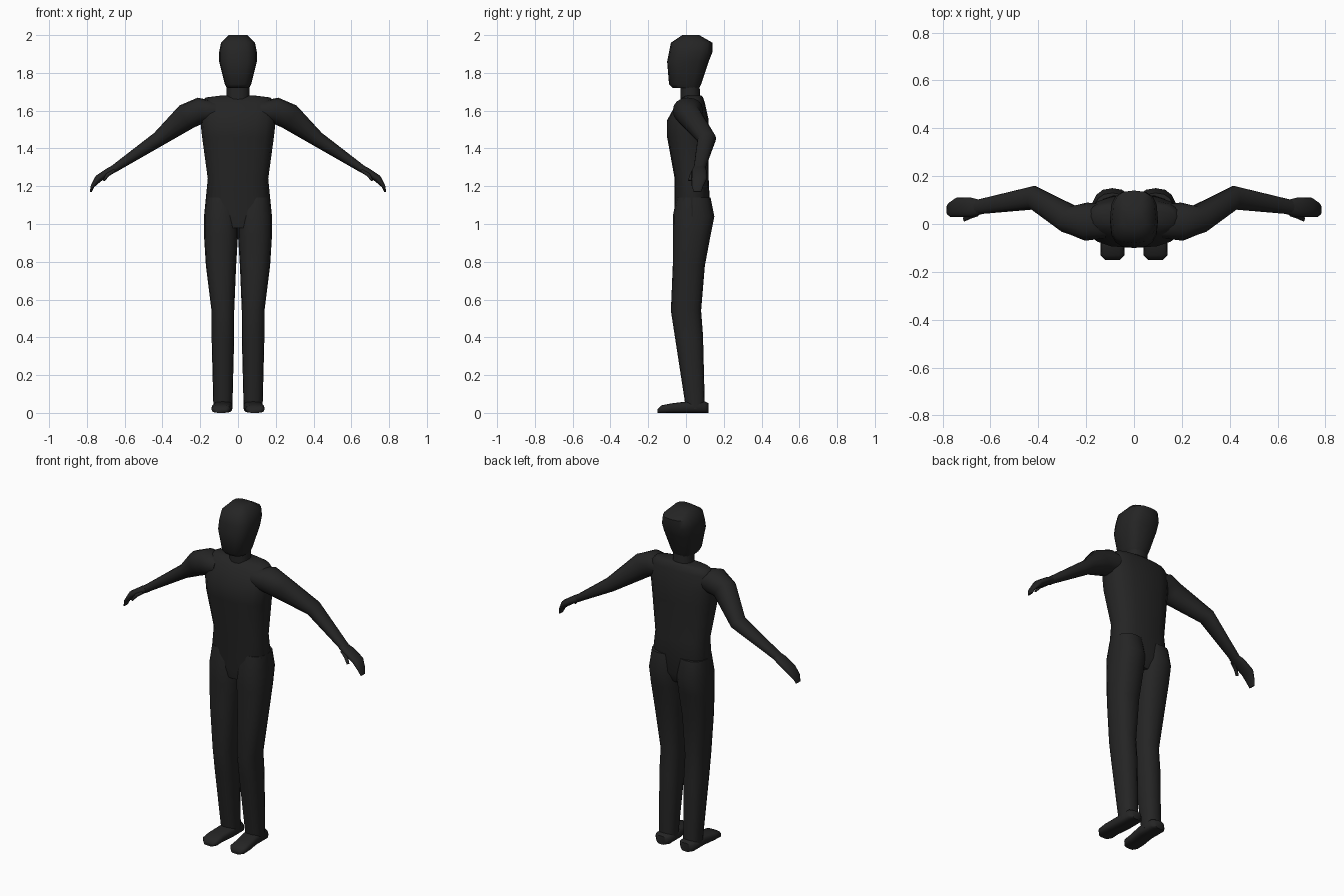
import bpy, bmesh
from math import cos, sin, pi, radians, copysign
from mathutils import Vector

cube = bpy.data.objects.get("Cube")
if cube:
    bpy.data.objects.remove(cube, do_unlink=True)

black = bpy.data.materials.new("matte black")
black.use_nodes = True
black.diffuse_color = (.018, .018, .018, 1)
black.node_tree.nodes["Principled BSDF"].inputs["Base Color"].default_value = black.diffuse_color

SIDES = 16
ANGLES = [2 * pi * i / SIDES for i in range(SIDES)]


def squared(value, squareness):
    return copysign(abs(value) ** (2 / squareness), value)


def level(z, half, front, back, middle=0):
    """Level cross-section: centre and two half axes."""
    centre = Vector((middle, (front + back) / 2, z))
    return centre, Vector((half, 0, 0)), Vector((0, (back - front) / 2, 0))


def standing(y, middle, half, height):
    """Upright cross-section resting on the ground."""
    return Vector((middle, y, height / 2)), Vector((half, 0, 0)), Vector((0, 0, height / 2))


def along(*stations):
    """Cross-sections square to a path of (point, half width, half thickness)."""
    points = [Vector(point) for point, width, thickness in stations]
    rings = []
    for i, (point, width, thickness) in enumerate(stations):
        ahead = points[min(i + 1, len(points) - 1)]
        behind = points[max(i - 1, 0)]
        tangent = (ahead - behind).normalized()
        up = Vector((-tangent.z, 0, tangent.x)).normalized()
        rings.append((points[i], up.cross(tangent) * width, up * thickness))
    return rings


def loft(name, rings, squareness=2.2, mirror=False):
    """Skin a row of cross-sections and close both ends."""
    bm = bmesh.new()
    loops = []
    for centre, a, b in rings:
        loops.append([bm.verts.new(centre + a * squared(cos(t), squareness)
                                   + b * squared(sin(t), squareness)) for t in ANGLES])
    for low, high in zip(loops, loops[1:]):
        for i in range(SIDES):
            bm.faces.new((low[i - 1], low[i], high[i], high[i - 1]))
    bm.faces.new(loops[0])
    bm.faces.new(loops[-1])
    bmesh.ops.recalc_face_normals(bm, faces=bm.faces)
    for face in bm.faces:
        face.smooth = True
    mesh = bpy.data.meshes.new(name)
    bm.to_mesh(mesh)
    bm.free()
    mesh.set_sharp_from_angle(angle=radians(50))
    mesh.materials.append(black)
    part = bpy.data.objects.new(name, mesh)
    bpy.context.collection.objects.link(part)
    if mirror:
        part.modifiers.new("Mirror", 'MIRROR')


# Head, chin to crown
loft("head", [
    level(z=1.72, half=.06, front=-.07, back=.07),
    level(z=1.74, half=.07, front=-.09, back=.08),
    level(z=1.86, half=.1, front=-.1, back=.12),
    level(z=1.91, half=.1, front=-.09, back=.14),
    level(z=1.96, half=.09, front=-.08, back=.14),
    level(z=2, half=.05, front=-.02, back=.07),
], squareness=2.8)

loft("neck", [
    level(z=1.6, half=.06, front=-.03, back=.08),
    level(z=1.76, half=.06, front=-.03, back=.07),
])

# Torso, hips to shoulders
loft("torso", [
    level(z=.98, half=.14, front=-.05, back=.1),
    level(z=1.04, half=.18, front=-.06, back=.13),
    level(z=1.24, half=.16, front=-.06, back=.12),
    level(z=1.46, half=.19, front=-.1, back=.12),
    level(z=1.55, half=.2, front=-.1, back=.12),
    level(z=1.64, half=.2, front=-.05, back=.1),
    level(z=1.67, half=.17, front=-.02, back=.09),
    level(z=1.68, half=.09, front=0, back=.08),
], squareness=2.6)

# Legs, ankle to buttock
loft("leg", [
    level(z=.02, middle=.08, half=.05, front=0, back=.1),
    level(z=.41, middle=.08, half=.06, front=-.06, back=.09),
    level(z=.54, middle=.08, half=.06, front=-.08, back=.08),
    level(z=.78, middle=.09, half=.08, front=-.07, back=.1),
    level(z=.94, middle=.09, half=.09, front=-.07, back=.13),
    level(z=1.04, middle=.09, half=.09, front=-.07, back=.15),
    level(z=1.14, middle=.09, half=.08, front=-.05, back=.13),
], squareness=2.4, mirror=True)

# Feet, heel to toe
loft("foot", [
    standing(y=.12, middle=.08, half=.03, height=.05),
    standing(y=.1, middle=.08, half=.05, height=.06),
    standing(y=0, middle=.08, half=.05, height=.06),
    standing(y=-.08, middle=.09, half=.05, height=.05),
    standing(y=-.13, middle=.09, half=.05, height=.04),
    standing(y=-.15, middle=.09, half=.03, height=.02),
], squareness=3.2, mirror=True)

# Arms, shoulder to wrist, with hands curling down
loft("arm", along(
    ((.12, .01, 1.6), .07, .05),
    ((.2, .01, 1.6), .08, .07),
    ((.27, .02, 1.57), .06, .07),
    ((.42, .11, 1.45), .05, .04),
    ((.66, .07, 1.29), .03, .02),
), mirror=True)

loft("hand", along(
    ((.64, .07, 1.3), .03, .02),
    ((.68, .07, 1.28), .04, .02),
    ((.74, .07, 1.24), .04, .02),
    ((.77, .06, 1.2), .03, .01),
    ((.78, .06, 1.17), .02, .005),
), mirror=True)

loft("thumb", along(
    ((.66, .05, 1.28), .02, .01),
    ((.69, .03, 1.26), .01, .01),
    ((.71, .02, 1.23), .01, .005),
), mirror=True)
